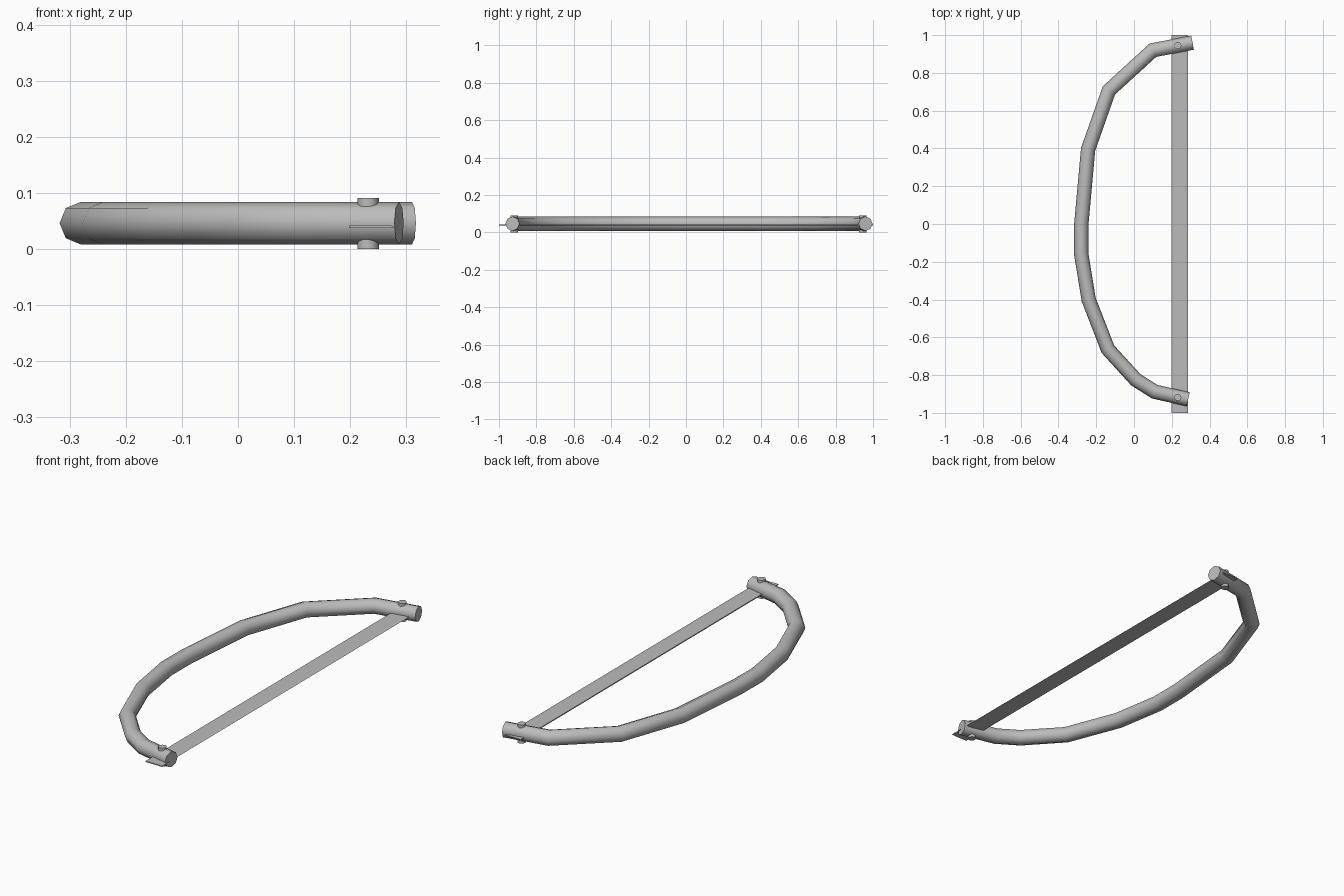
import bpy, bmesh, math
from mathutils import Vector

cube = bpy.data.objects.get("Cube")
if cube:
    bpy.data.objects.remove(cube)

steel = bpy.data.materials.new("grey_steel")
GREY = (0.5, 0.5, 0.5, 1)
steel.use_nodes = True
steel.diffuse_color = GREY
steel.node_tree.nodes["Principled BSDF"].inputs["Base Color"].default_value = GREY


def finish(name, bm, smooth_angle=None):
    bmesh.ops.recalc_face_normals(bm, faces=bm.faces)
    mesh = bpy.data.meshes.new(name)
    bm.to_mesh(mesh)
    bm.free()
    mesh.materials.append(steel)
    obj = bpy.data.objects.new(name, mesh)
    bpy.context.collection.objects.link(obj)
    if smooth_angle:
        bpy.ops.object.select_all(action='DESELECT')
        obj.select_set(True)
        bpy.context.view_layer.objects.active = obj
        bpy.ops.object.shade_smooth_by_angle(angle=math.radians(smooth_angle))
    return obj


def skin(bm, rings, sides):
    """Join matching rings with quads and cap both ends."""
    for a, b in zip(rings, rings[1:]):
        for i in range(sides):
            j = (i + 1) % sides
            bm.faces.new((a[i], a[j], b[j], b[i]))
    bm.faces.new(rings[0])
    bm.faces.new(rings[-1])


# Bent tubular frame: octagonal section mitred along a path
MID_Z, RADIUS, SIDES = 0.046, 0.038, 8
path = [(0.31, 0.96), (0.10, 0.92), (-0.133, 0.707), (-0.243, 0.395),
        (-0.279, 0.0), (-0.28, -0.155), (-0.24, -0.40), (-0.138, -0.663),
        (0.01, -0.825), (0.11, -0.888), (0.287, -0.928)]
pts = [Vector((x, y, MID_Z)) for x, y in path]
bm = bmesh.new()
rings = []
for k, p in enumerate(pts):
    before = (p - pts[max(k - 1, 0)]).normalized()
    after = (pts[min(k + 1, len(pts) - 1)] - p).normalized()
    along = (before + after).normalized()
    side = Vector((-along.y, along.x, 0))
    stretch = 1 / along.dot(after if after.length else before)
    ring = []
    for i in range(SIDES):
        a = math.tau * i / SIDES
        offset = side * math.cos(a) * stretch + Vector((0, 0, math.sin(a)))
        ring.append(bm.verts.new(p + offset * RADIUS))
    rings.append(ring)
skin(bm, rings, SIDES)
finish("frame_tube", bm, 50)

# Thin blade with a bevelled cutting edge
bm = bmesh.new()
profile = [(0.198, 0.037), (0.27, 0.037), (0.286, 0.0395), (0.27, 0.042), (0.198, 0.042)]
rings = [[bm.verts.new((x, y, z)) for x, z in profile] for y in (-1, 1)]
skin(bm, rings, len(profile))
finish("saw_blade", bm)

# Pins that hold the blade in the frame ends
for name, y in (("back_pin", 0.945), ("front_pin", -0.918)):
    bm = bmesh.new()
    bmesh.ops.create_cone(bm, cap_ends=True, segments=12, radius1=0.019,
                          radius2=0.019, depth=0.091)
    bmesh.ops.translate(bm, verts=bm.verts, vec=(0.232, y, 0.0455))
    finish(name, bm, 40)
